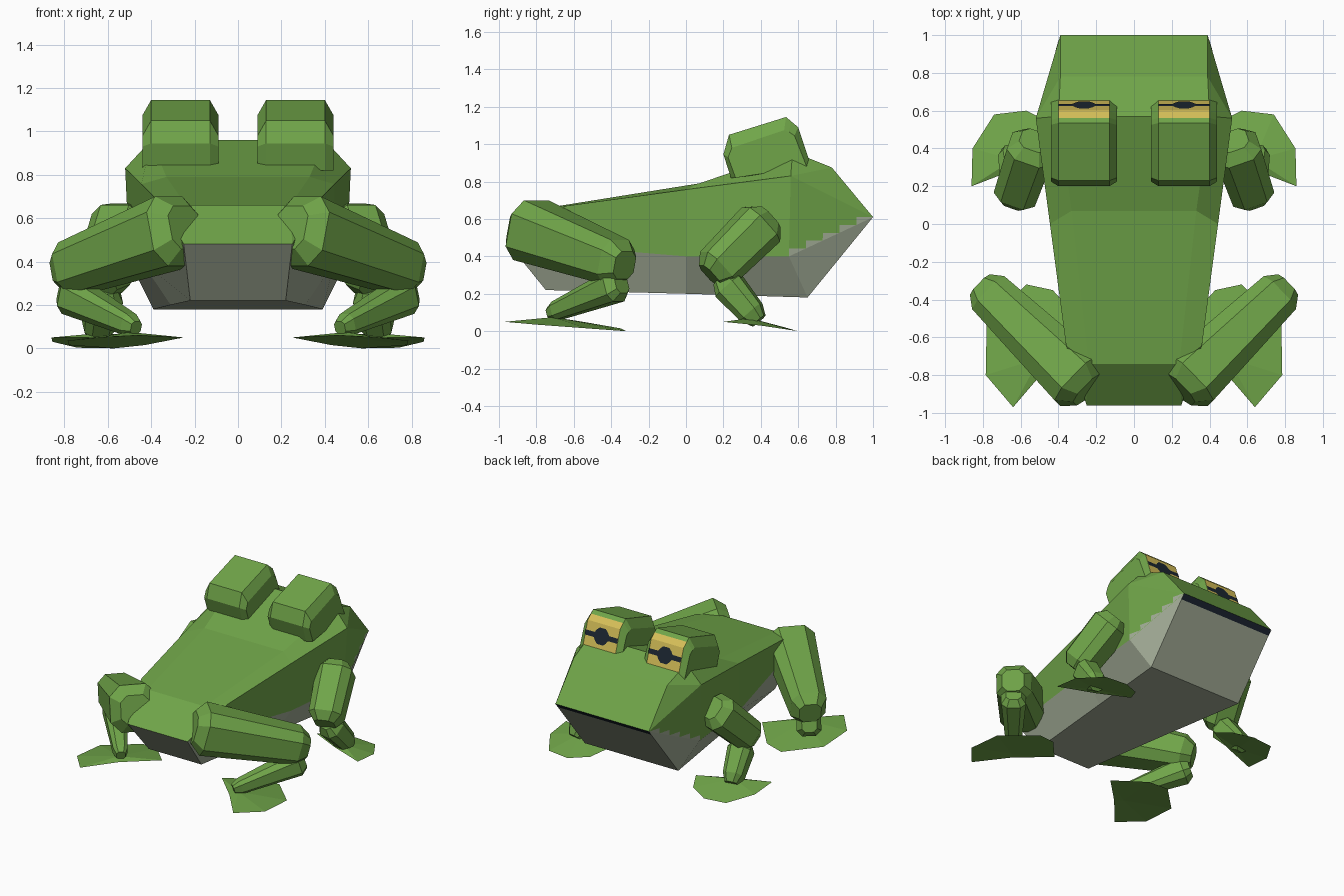
import bpy
from mathutils import Vector

if "Cube" in bpy.data.objects:
    bpy.data.objects.remove(bpy.data.objects["Cube"])


def material(name, rgb):
    m = bpy.data.materials.new(name)
    m.diffuse_color = tuple(((c / 255 + 0.055) / 1.055) ** 2.4 for c in rgb) + (1,)
    m.use_nodes = True
    m.node_tree.nodes["Principled BSDF"].inputs["Base Color"].default_value = m.diffuse_color
    return m


MATS = [material("skin green", (112, 165, 73)), material("belly grey", (164, 174, 152)),
        material("dark blue black", (28, 38, 50)), material("eye yellow", (212, 190, 88))]
GREEN, GREY, DARK, YELLOW = range(4)


def make(name, verts, faces, colours=None):
    """Build a flat shaded mesh with consistent outward normals."""
    import bmesh
    me = bpy.data.meshes.new(name)
    me.from_pydata([tuple(v) for v in verts], [], faces)
    for m in MATS:
        me.materials.append(m)
    if colours:
        for p, c in zip(me.polygons, colours):
            p.material_index = c
    bm = bmesh.new()
    bm.from_mesh(me)
    bmesh.ops.recalc_face_normals(bm, faces=bm.faces)
    bm.to_mesh(me)
    bm.free()
    ob = bpy.data.objects.new(name, me)
    bpy.context.collection.objects.link(ob)
    return ob


def both(name, verts, faces, colours=None):
    """Right and mirrored left copy of a part."""
    verts = [Vector(v) for v in verts]
    make("right_" + name, verts, faces, colours)
    make("left_" + name, [(-v.x, v.y, v.z) for v in verts], faces, colours)


def loft(rings):
    """Join equal rings and close both ends."""
    n = len(rings[0])
    verts = [v for r in rings for v in r]
    faces = [tuple(range(n)), tuple(range(len(verts) - n, len(verts)))]
    for k in range(len(rings) - 1):
        for i in range(n):
            j = (i + 1) % n
            faces.append((k * n + i, k * n + j, (k + 1) * n + j, (k + 1) * n + i))
    return verts, faces


def limb(name, a, b, ra, rb, cap, soft=0.62):
    """Chamfered square beam with tapered ends."""
    a, b = Vector(a), Vector(b)
    d = (b - a).normalized()
    side = d.cross(Vector((0, 0, 1))).normalized()
    up = side.cross(d)
    rings = []
    for p, r in ((a - d * cap, ra * soft), (a, ra), (b, rb), (b + d * cap, rb * soft)):
        k = r * 0.55
        prof = [(r, -k), (r, k), (k, r), (-k, r), (-r, k), (-r, -k), (-k, -r), (k, -r)]
        rings.append([p + side * u + up * v for u, v in prof])
    both(name, *loft(rings))


# Body: right half points, mirrored; upper-case T top, U upper side, L lower side, B belly
P = {"T0": (.24, -.74, .66), "U0": (.36, -.64, .67), "L0": (.25, -.96, .48), "B0": (.22, -.75, .22),
     "T1": (.33, .07, .79), "U1": (.445, 0, .757), "L1": (.445, 0, .40), "B1": (.31, 0, .20),
     "T2": (.40, .57, .96), "U2": (.52, .56, .83), "L2": (.50, .55, .40), "B2": (.39, .65, .18),
     "T3": (.39, .78, .875), "N": (.39, 1, .61), "M": (.39, .972, .575)}
keys = list(P)
verts = [P[k] for k in keys] + [(-x, y, z) for x, y, z in P.values()]
faces, colours = [], []
sides = [("T0 U0 L0", GREEN), ("T0 T1 U1 U0", GREEN), ("U0 U1 L1 L0", GREEN), ("L0 L1 B1 B0", GREY),
         ("T1 T2 U2 U1", GREEN), ("U1 U2 L2 L1", GREEN), ("L1 L2 B2 B1", GREY), ("T2 T3 U2", GREEN),
         ("T3 N U2", GREEN), ("U2 N L2", GREEN), ("L2 N M B2", GREY)]
for text, c in sides:
    f = [keys.index(k) for k in text.split()]
    faces += [f, [i + len(keys) for i in reversed(f)]]
    colours += [c, c]
strip = ["L0", "T0", "T1", "T2", "T3", "N", "M", "B2", "B1", "B0", "L0"]
for a, b, c in zip(strip, strip[1:], [GREEN] * 5 + [DARK] + [GREY] * 4):
    i, j, n = keys.index(a), keys.index(b), len(keys)
    faces.append([i, j, j + n, i + n])
    colours.append(c)
make("body", verts, faces, colours)

# Stepped edge of the pale jaw, thin plates on the head side
u, n, l = Vector(P["U2"]), Vector(P["N"]), Vector(P["L2"])
out = (n - l).cross(u - l).normalized()
out *= 0.003 if out.x > 0 else -0.003
jv, jf = [], []
for k in range(5):
    a, b = l.lerp(n, k / 5), l.lerp(n, (k + 1) / 5)
    # corner of the step: above a, level with b, on the head side plane
    t = (b.z - a.z) / (u.z - l.z)
    up = a + (u - l) * t
    jf.append((len(jv), len(jv) + 1, len(jv) + 2))
    jv += [a + out, b + out, up + out]
both("jaw_step", jv, jf, [GREY] * 5)

# Eye blocks: tilted side profile, narrower on the outer sides
big = [(.24, .82), (.20, .945), (.23, 1.05), (.535, 1.145), (.562, 1.122), (.60, 1.09), (.67, .88)]
small = [(.265, .82), (.225, .93), (.245, .98), (.525, 1.075), (.55, 1.065), (.58, 1.045), (.645, .88)]
rings = [[Vector((x, y, z)) for y, z in prof]
         for x, prof in ((.09, small), (.13, big), (.40, big), (.44, small))]
ev, ef = loft(rings)
ec = [GREEN] * len(ef)
for i in (4, 5):
    ec[2 + 7 + i] = YELLOW
both("eye_block", ev, ef, ec)

# Pupil: wide slit with a rounded middle, laid on the eye face
top, low = Vector((.265, .60, 1.09)), Vector((.265, .67, .88))
down = (low - top).normalized()
normal = Vector((0, -down.z, down.y)) * 0.004
centre = top + down * 0.085 + normal
half = [(-.135, .018), (-.06, .018), (-.045, .04), (-.025, .058), (.025, .058), (.045, .04),
        (.06, .018), (.135, .018)]
shape = half + [(-a, -b) for a, b in half]
both("pupil", [centre + Vector((a, 0, 0)) - down * b for a, b in shape], [tuple(range(16))], [DARK])

# Hind and front legs
limb("hind_thigh", (.29, -.83, .54), (.76, -.375, .37), .165, .122, .07)
limb("hind_shin", (.76, -.38, .24), (.50, -.69, .11), .085, .05, .05)
limb("front_upper_arm", (.54, .40, .57), (.62, .17, .34), .125, .115, .06)
limb("front_forearm", (.62, .23, .24), (.645, .35, .10), .085, .07, .06)


# Webbed feet: thin fans rising to the ankle
def foot(name, ankle, rim):
    n = len(rim)
    v = [ankle] + rim + [(ankle[0], ankle[1], ankle[2] - .02)]
    loop = [(i, i % n + 1) for i in range(1, n + 1)]
    both(name, v, [(0, i, j) for i, j in loop] + [(n + 1, j, i) for i, j in loop])


foot("hind_foot", (.50, -.71, .075),
     [(.25, -.55, .05), (.43, -.35, .015), (.57, -.32, 0), (.78, -.53, .015), (.785, -.80, .035),
      (.64, -.97, .05), (.46, -.76, .06)])
foot("front_foot", (.64, .34, .07),
     [(.86, .20, .05), (.855, .40, .03), (.74, .58, .003), (.57, .60, 0), (.43, .53, .02),
      (.37, .41, .05), (.60, .30, .05)])
